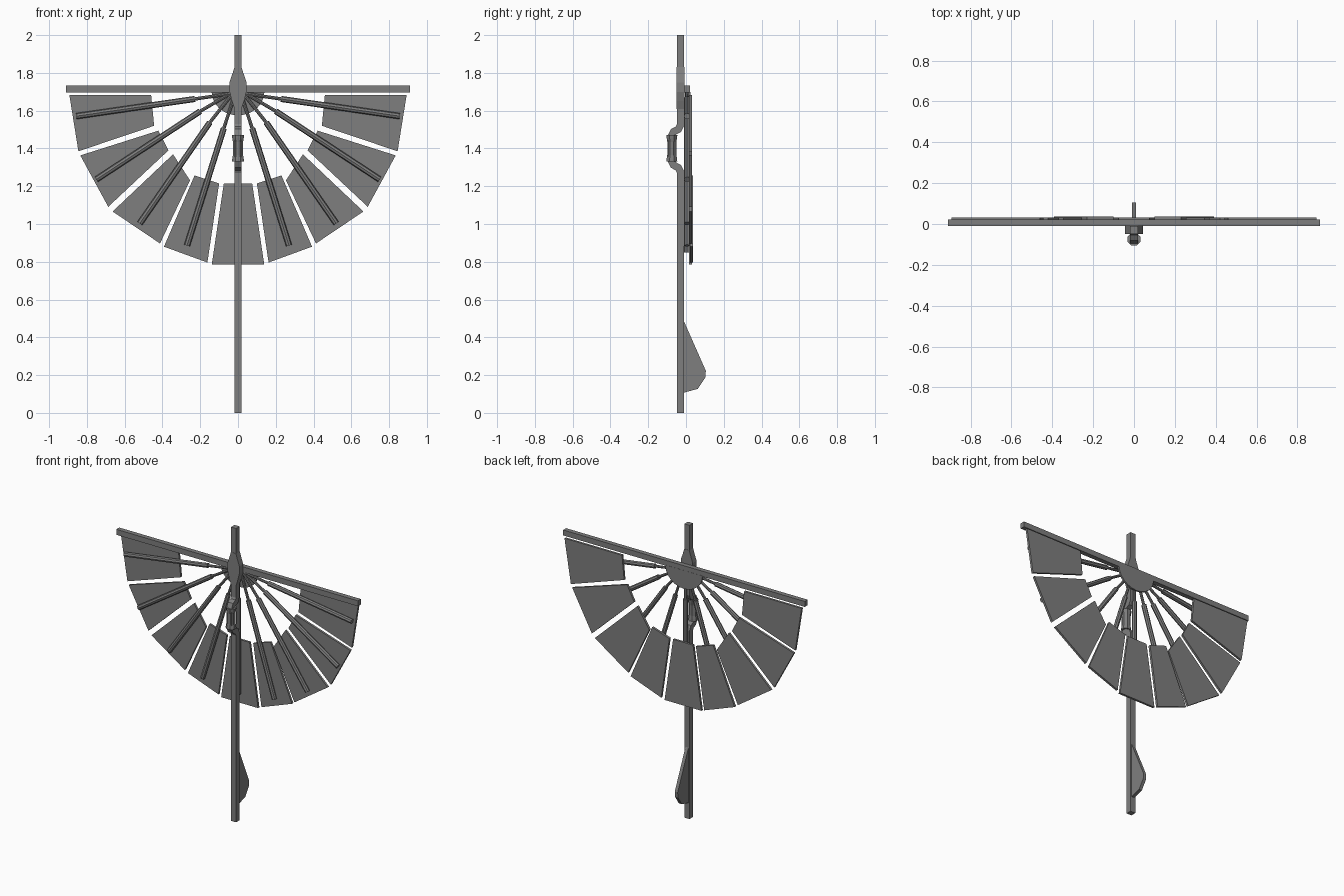
import bpy
import bmesh
import math
from mathutils import Vector

cube = bpy.data.objects.get("Cube")
if cube:
    bpy.data.objects.remove(cube, do_unlink=True)

grey = bpy.data.materials.new("mid_grey")
grey.use_nodes = True
grey.diffuse_color = (0.21, 0.21, 0.21, 1)
grey.node_tree.nodes["Principled BSDF"].inputs["Base Color"].default_value = (0.21, 0.21, 0.21, 1)


def finish(name, bm):
    bmesh.ops.recalc_face_normals(bm, faces=bm.faces)
    mesh = bpy.data.meshes.new(name)
    bm.to_mesh(mesh)
    bm.free()
    mesh.materials.append(grey)
    obj = bpy.data.objects.new(name, mesh)
    bpy.context.collection.objects.link(obj)
    return obj


def prism(name, outline, axis, low, high):
    """Extrude an outline: (x, z) along axis y, or (y, z) along axis x."""
    bm = bmesh.new()
    place = (lambda a, b: (a, low, b)) if axis == "y" else (lambda a, b: (low, a, b))
    face = bm.faces.new([bm.verts.new(place(a, b)) for a, b in outline])
    moved = bmesh.ops.extrude_face_region(bm, geom=[face])["geom"]
    shift = (0, high - low, 0) if axis == "y" else (high - low, 0, 0)
    bmesh.ops.translate(bm, vec=shift, verts=[v for v in moved if isinstance(v, bmesh.types.BMVert)])
    return finish(name, bm)


def rod(name, start, end, radius, sides=8):
    """Straight rod between two points."""
    a, b = Vector(start), Vector(end)
    bm = bmesh.new()
    bmesh.ops.create_cone(bm, cap_ends=True, segments=sides, radius1=radius,
                          radius2=radius, depth=(b - a).length)
    turn = (b - a).to_track_quat("Z", "Y").to_matrix().to_4x4()
    bmesh.ops.transform(bm, matrix=turn, verts=bm.verts)
    bmesh.ops.translate(bm, vec=(a + b) / 2, verts=bm.verts)
    return finish(name, bm)


def ribbon(path, half):
    """Outline of constant width around an open path."""
    pts = [Vector(p) for p in path]
    front, back = [], []
    for i, p in enumerate(pts):
        d1 = (p - pts[i - 1]).normalized() if i else (pts[1] - p).normalized()
        d2 = (pts[i + 1] - p).normalized() if i < len(pts) - 1 else d1
        t = (d1 + d2).normalized()
        offset = Vector((t.y, -t.x)) * half / t.dot(d1)
        front.append(p + offset)
        back.append(p - offset)
    return front + back[::-1]


# Square pole that steps forward around the grip
upper = [(-0.029, 2.0), (-0.029, 1.525), (-0.04, 1.502), (-0.066, 1.488), (-0.077, 1.465)]
lower = [(y, 2.8 - z) for y, z in upper[:0:-1]] + [(-0.029, 0)]
prism("pole", ribbon(upper + lower, 0.019), "x", -0.019, 0.019)

# Swollen boss where the pole meets the crossbar
side = [(0.019, 1.83), (0.028, 1.80), (0.045, 1.75), (0.045, 1.70), (0.032, 1.65), (0.019, 1.61)]
prism("pole_boss", side + [(-x, z) for x, z in side[::-1]], "y", -0.0495, -0.008)

# Waisted eight-sided grip
bm = bmesh.new()
rings = []
for z, r in [(1.33, 0.035), (1.345, 0.033), (1.365, 0.029), (1.435, 0.029), (1.455, 0.033), (1.47, 0.035)]:
    angles = [math.radians(22.5 + 45 * k) for k in range(8)]
    rings.append([bm.verts.new((r * math.cos(a), -0.075 + r * 0.9 * math.sin(a), z)) for a in angles])
for a, b in zip(rings, rings[1:]):
    for k in range(8):
        bm.faces.new((a[k], a[(k + 1) % 8], b[(k + 1) % 8], b[k]))
bm.faces.new(rings[0])
bm.faces.new(rings[-1])
finish("grip", bm)

# Crossbar and half-round hub plate behind the ribs
prism("crossbar", [(-0.91, 1.695), (0.91, 1.695), (0.91, 1.732), (-0.91, 1.732)], "y", -0.01, 0.022)
arc = [math.pi * (1 + k / 12) for k in range(13)]
prism("hub_plate", [(0.14 * math.cos(a), 1.70 + 0.125 * math.sin(a)) for a in arc], "y", 0.011, 0.023)

# Fan panels: corners on the left half, mirrored to the right half
panels = [
    [(0.893, 1.684), (0.845, 1.385), (0.444, 1.520), (0.460, 1.684)],
    [(0.835, 1.363), (0.687, 1.091), (0.368, 1.390), (0.422, 1.494)],
    [(0.664, 1.066), (0.413, 0.897), (0.254, 1.231), (0.344, 1.369)],
    [(0.392, 0.880), (0.162, 0.796), (0.100, 1.215), (0.230, 1.257)],
]
for i, corners in enumerate(panels):
    back = 0.036 if i == 3 else 0.032
    for label, s in (("left", 1), ("right", -1)):
        prism(f"panel_{label}_{i + 1}", [(s * x, z) for x, z in corners], "y", back - 0.015, back)
prism("panel_centre", [(-0.139, 0.785), (0.139, 0.785), (0.075, 1.215), (-0.075, 1.215)], "y", 0.017, 0.032)

# Ribs: thin inner rod, thick outer sleeve
ribs = [
    ((0.025, 1.692), (0.228, 1.662), (0.856, 1.571)),
    ((0.025, 1.700), (0.200, 1.597), (0.750, 1.236)),
    ((0.025, 1.695), (0.149, 1.538), (0.520, 1.003)),
    ((0.015, 1.690), (0.075, 1.507), (0.270, 0.886)),
    ((0, 1.690), (0, 1.500), (0, 0.850)),
]
for i, points in enumerate(ribs):
    for label, s in (("left", 1), ("right", -1)):
        if i == 4 and s < 0:
            continue
        inner, joint, tip = [(s * x, 0.005, z) for x, z in points]
        rod(f"rib_rod_{label}_{i + 1}", inner, joint, 0.009)
        rod(f"rib_sleeve_{label}_{i + 1}", joint, tip, 0.016)

# Foot fin behind the lower pole
fin = [(-0.012, 0.488), (0.105, 0.223), (0.103, 0.188), (0.062, 0.127), (-0.012, 0.107)]
prism("foot_fin", fin, "x", -0.011, 0.011)
